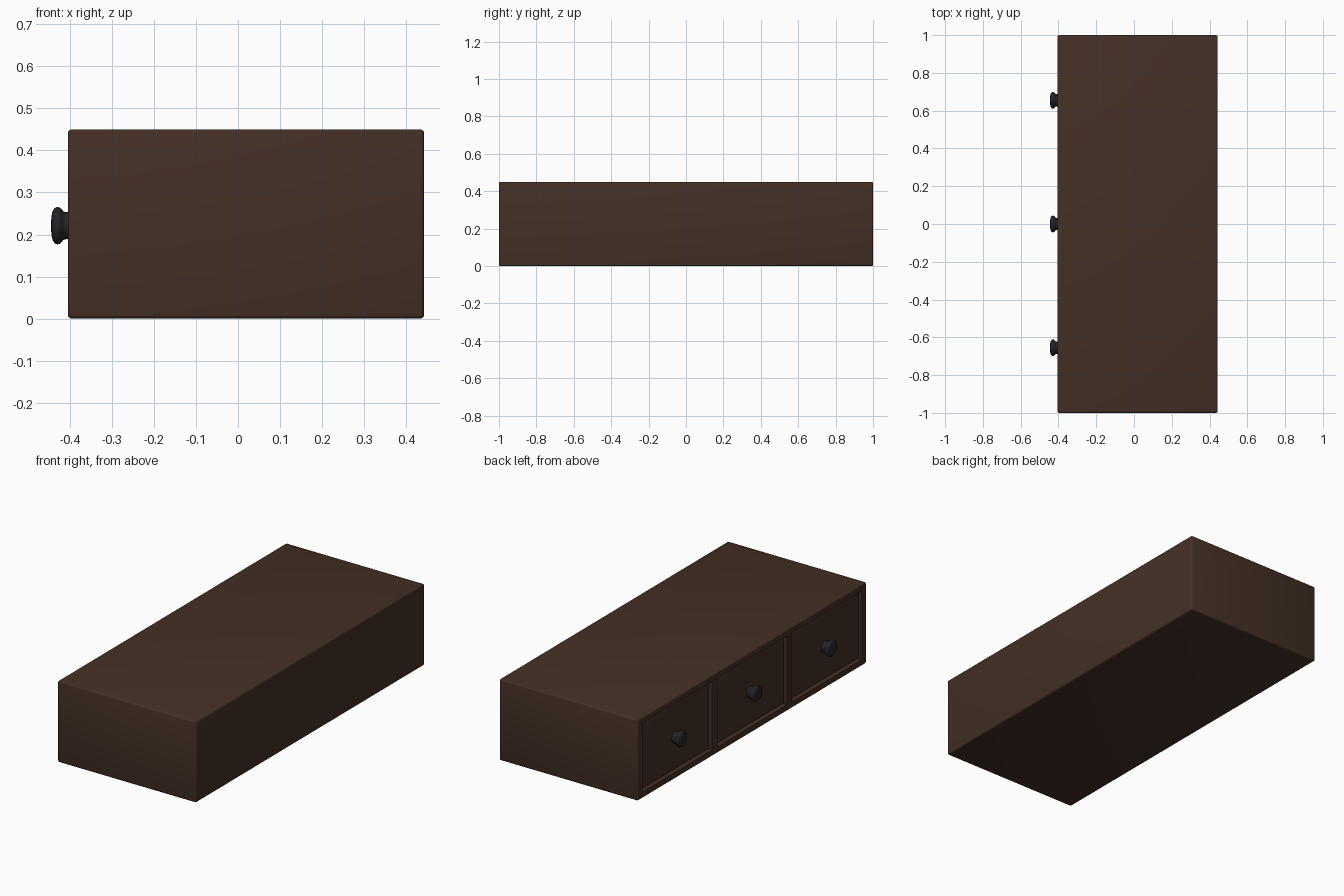
import bpy, bmesh, math
from mathutils import Matrix, Vector

if "Cube" in bpy.data.objects:
    bpy.data.objects.remove(bpy.data.objects["Cube"])


def material(name, rgb):
    m = bpy.data.materials.new(name)
    m.diffuse_color = (*rgb, 1.0)
    m.use_nodes = True
    m.node_tree.nodes["Principled BSDF"].inputs["Base Color"].default_value = m.diffuse_color
    return m


WOOD = material("dark_brown_wood", (0.058, 0.029, 0.019))
METAL = material("dark_grey_metal", (0.018, 0.018, 0.023))


def make_object(name, bm, mat):
    bmesh.ops.recalc_face_normals(bm, faces=bm.faces)
    mesh = bpy.data.meshes.new(name)
    bm.to_mesh(mesh)
    bm.free()
    mesh.materials.append(mat)
    ob = bpy.data.objects.new(name, mesh)
    bpy.context.collection.objects.link(ob)
    return ob


def box(name, lo, hi, mat, bevel=0.0):
    lo, hi = Vector(lo), Vector(hi)
    bm = bmesh.new()
    bmesh.ops.create_cube(bm, size=1, matrix=Matrix.Translation((lo + hi) / 2)
                          @ Matrix.Diagonal((*(hi - lo), 1)))
    if bevel:
        bmesh.ops.bevel(bm, geom=bm.edges[:], offset=bevel, segments=3,
                        profile=0.5, affect='EDGES')
    return make_object(name, bm, mat)


def activate(ob):
    bpy.ops.object.select_all(action='DESELECT')
    ob.select_set(True)
    bpy.context.view_layer.objects.active = ob


def smooth(ob, angle=35):
    activate(ob)
    bpy.ops.object.shade_smooth_by_angle(angle=math.radians(angle))


FRONT = -0.405               # plane of the drawer side
CENTRES = (-0.655, 0.0, 0.655)
HALF = 0.305                 # half width of a drawer opening
Z0, Z1 = 0.035, 0.415        # opening height range

# Cabinet body with three drawer openings
body = box("cabinet_body", (FRONT, -1, 0), (0.443, 1, 0.45), WOOD, 0.009)
for y in CENTRES:
    cutter = box("opening_cutter", (FRONT - 0.05, y - HALF, Z0),
                 (FRONT + 0.04, y + HALF, Z1), WOOD)
    cutter.hide_render = True
    mod = body.modifiers.new("opening", 'BOOLEAN')
    mod.operation = 'DIFFERENCE'
    mod.solver = 'EXACT'
    mod.object = cutter
    activate(body)
    bpy.ops.object.modifier_apply(modifier=mod.name)
    bpy.data.objects.remove(cutter)
smooth(body)

# Knob profile: (distance along x, radius)
KNOB = [(-0.385, 0.0), (-0.385, 0.033), (-0.408, 0.032), (-0.416, 0.034),
        (-0.419, 0.039), (-0.424, 0.043), (-0.430, 0.0445), (-0.436, 0.042),
        (-0.441, 0.035), (-0.444, 0.022), (-0.445, 0.0)]

for label, y in zip(("near", "middle", "far"), CENTRES):
    # Recessed drawer front
    gap = 0.009
    drawer = box(f"{label}_drawer", (FRONT + 0.012, y - HALF + gap, Z0 + gap),
                 (FRONT + 0.05, y + HALF - gap, Z1 - gap), WOOD, 0.006)
    smooth(drawer)

    # Turned knob
    bm = bmesh.new()
    verts = [bm.verts.new((x, y, 0.221 + r)) for x, r in KNOB]
    edges = [bm.edges.new(p) for p in zip(verts, verts[1:])]
    bmesh.ops.spin(bm, geom=verts + edges, cent=(0, y, 0.221), axis=(1, 0, 0),
                   angle=math.tau, steps=32)
    bmesh.ops.remove_doubles(bm, verts=bm.verts, dist=1e-5)
    smooth(make_object(f"{label}_knob", bm, METAL), 45)
